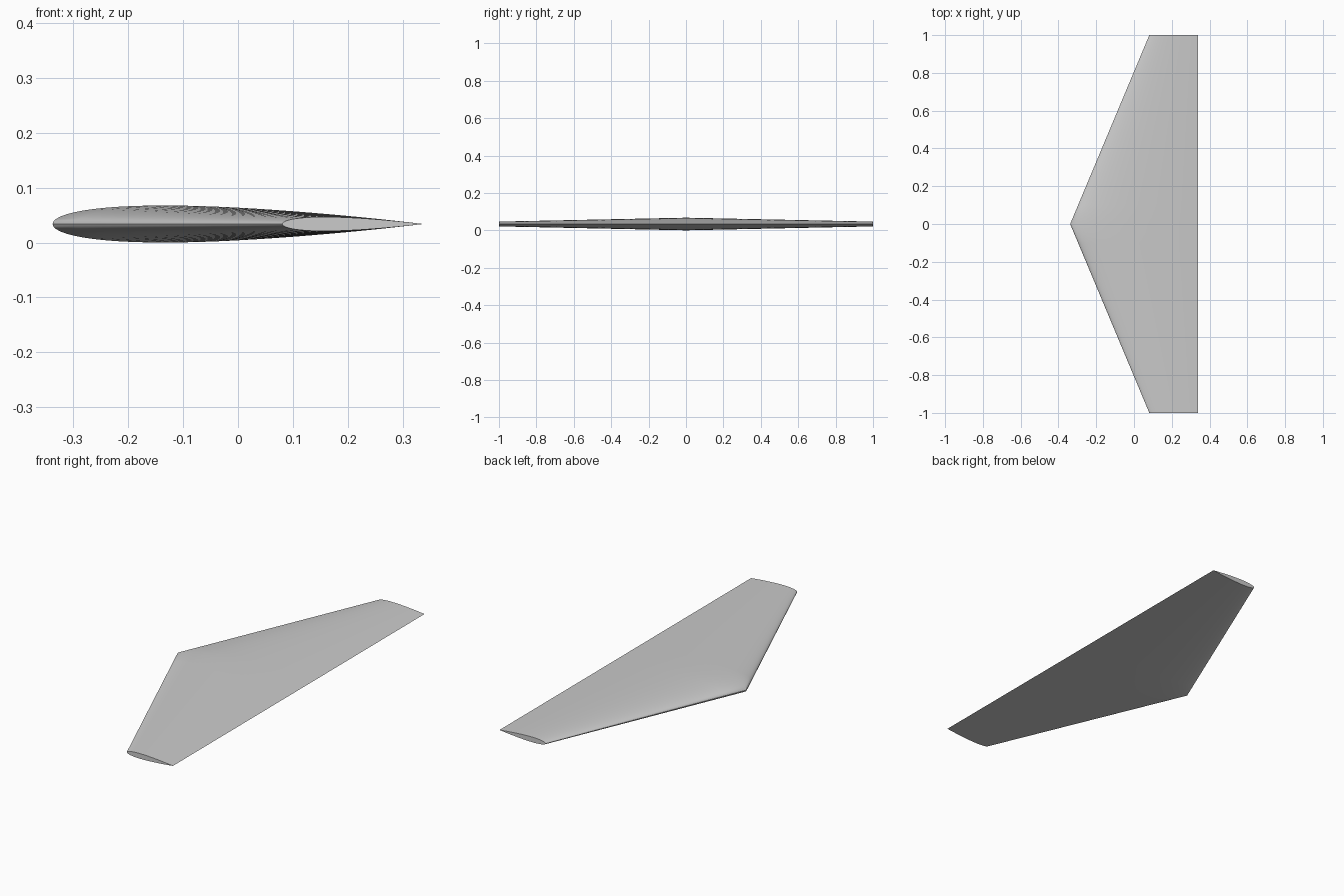
import bpy, bmesh, math

cube = bpy.data.objects.get("Cube")
if cube:
    bpy.data.objects.remove(cube, do_unlink=True)

TRAIL_X = 0.338      # straight trailing edge
ROOT_CHORD, TIP_CHORD = 0.676, 0.257
THICKNESS = 0.10     # thickness to chord ratio
MID_Z = 0.034
STEPS = 32           # chordwise steps per surface
BAYS = 10            # spanwise bays per half


def half_thickness(t):
    """Symmetric aerofoil with a closed trailing edge, t from nose to tail."""
    return 5 * THICKNESS * (0.2969 * math.sqrt(t) - 0.126 * t - 0.3516 * t**2
                            + 0.2843 * t**3 - 0.1036 * t**4)


def section(bm, y):
    """Loop of vertices: tail, over the top to the nose, back underneath."""
    chord = ROOT_CHORD + (TIP_CHORD - ROOT_CHORD) * abs(y)
    loop = []
    for i in range(2 * STEPS):
        t = (1 + math.cos(math.pi * i / STEPS)) / 2
        side = 1 if i < STEPS else -1
        h = max(half_thickness(t), 0) if 0 < i else 0
        loop.append(bm.verts.new((TRAIL_X - chord * (1 - t), y,
                                  MID_Z + side * h * chord)))
    return loop


# Wing skin lofted between sections, closed by flat tips
bm = bmesh.new()
loops = [section(bm, k / BAYS) for k in range(-BAYS, BAYS + 1)]
count = 2 * STEPS
for a, b in zip(loops, loops[1:]):
    for i in range(count):
        j = (i + 1) % count
        bm.faces.new((a[i], a[j], b[j], b[i])).smooth = True
bm.faces.new(loops[0])
bm.faces.new(loops[-1][::-1])
bmesh.ops.recalc_face_normals(bm, faces=bm.faces)

mesh = bpy.data.meshes.new("wing")
bm.to_mesh(mesh)
bm.free()
wing = bpy.data.objects.new("wing", mesh)
bpy.context.collection.objects.link(wing)

# Plain grey finish
grey = bpy.data.materials.new("light_grey")
grey.use_nodes = True
colour = (0.6, 0.6, 0.6, 1)
grey.diffuse_color = colour
grey.node_tree.nodes["Principled BSDF"].inputs["Base Color"].default_value = colour
mesh.materials.append(grey)

# Smooth skin with sharp tips and trailing edge
bpy.ops.object.select_all(action='DESELECT')
wing.select_set(True)
bpy.context.view_layer.objects.active = wing
bpy.ops.object.shade_smooth_by_angle(angle=math.radians(30))
